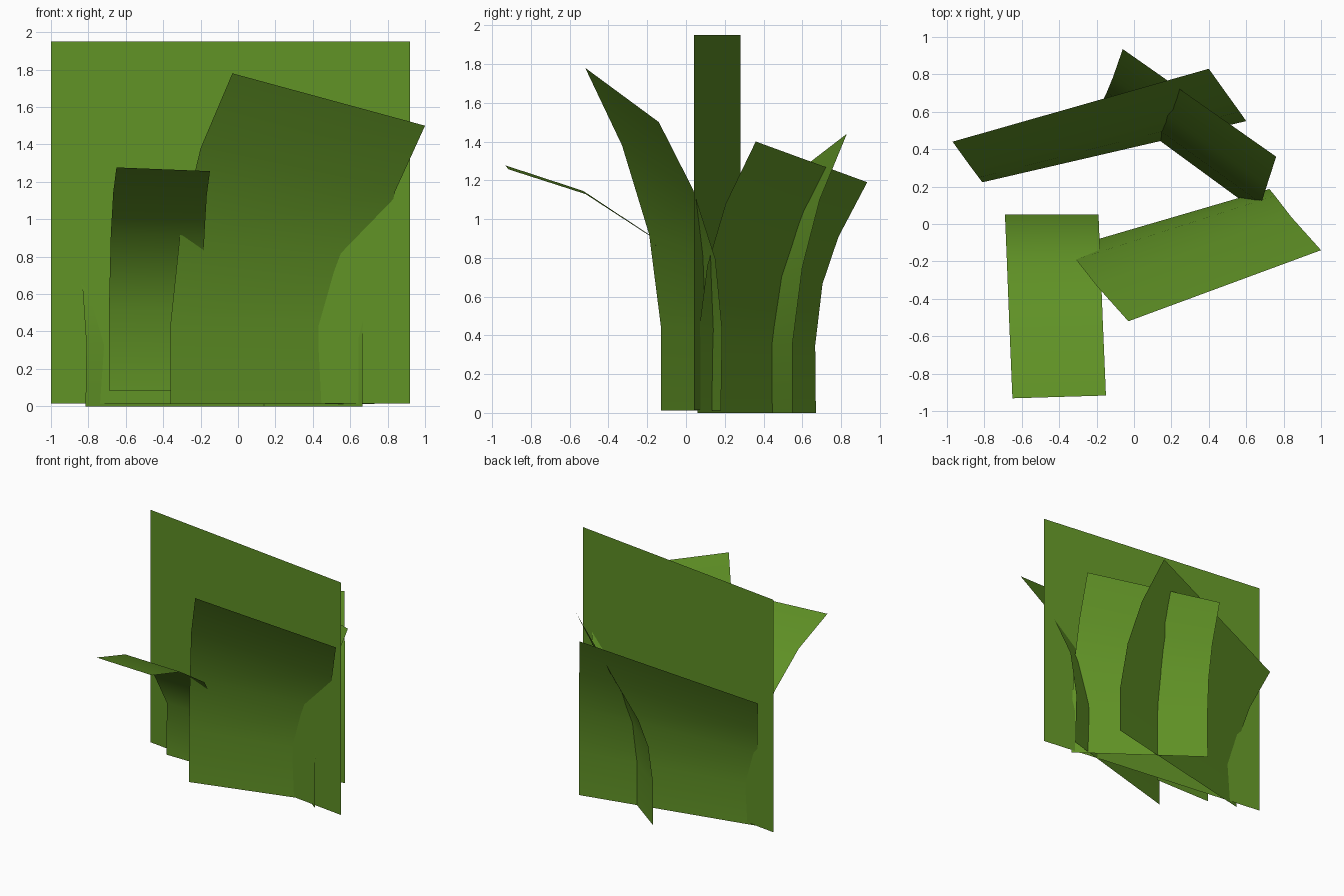
import bpy
import bmesh
from mathutils import Vector

if "Cube" in bpy.data.objects:
    bpy.data.objects.remove(bpy.data.objects["Cube"])

# Single leaf colour
green = bpy.data.materials.new("leaf green")
green.diffuse_color = (0.117, 0.287, 0.019, 1.0)
green.use_nodes = True
green.node_tree.nodes["Principled BSDF"].inputs["Base Color"].default_value = green.diffuse_color

# How far the cross direction has twisted at each level of a bent leaf
TWIST = (0.0, 0.1, 0.45, 0.82, 1.0)


def leaf(name, edge, base_span, tip_span):
    """Thin sheet: one curved side edge, swept across by a slowly twisting span."""
    bm = bmesh.new()
    a, b = Vector(base_span), Vector(tip_span)
    twist = TWIST if len(edge) == len(TWIST) else (0.0, 1.0)
    rows = []
    for point, t in zip(edge, twist):
        p = Vector(point)
        rows.append((bm.verts.new(p), bm.verts.new(p + a.lerp(b, t))))
    for low, high in zip(rows, rows[1:]):
        face = bm.faces.new((low[0], low[1], high[1], high[0]))
        face.smooth = True
    mesh = bpy.data.meshes.new(name)
    bm.to_mesh(mesh)
    bm.free()
    mesh.materials.append(green)
    obj = bpy.data.objects.new(name, mesh)
    bpy.context.collection.objects.link(obj)
    return obj


# Tall flat upright leaf in the middle
leaf("upright_leaf", [(-1.0, 0.28, 0.015), (-1.0, 0.28, 1.95)],
     (1.92, -0.24, 0), (1.92, -0.24, 0))

# Narrow leaf drooping far to the front
leaf("drooping_front_leaf",
     [(-0.69, 0.045, 0.085), (-0.69, 0.05, 0.515), (-0.68, -0.19, 0.92),
      (-0.667, -0.53, 1.145), (-0.65, -0.932, 1.277)],
     (0.5, 0.0, 0.0), (0.5, 0.015, -0.02))

# Wide leaf leaning to the front right
leaf("wide_front_leaf",
     [(-0.36, -0.13, 0.012), (-0.36, -0.13, 0.45), (-0.31, -0.19, 0.92),
      (-0.20, -0.33, 1.38), (-0.03, -0.52, 1.78)],
     (1.09, 0.31, 0.0), (1.03, 0.38, -0.28))

# Widest leaf leaning to the back, swept from its right edge
leaf("wide_back_leaf",
     [(0.60, 0.55, 0.0), (0.60, 0.55, 0.36), (0.565, 0.60, 0.75),
      (0.50, 0.69, 1.10), (0.40, 0.83, 1.44)],
     (-1.415, -0.32, 0.0), (-1.37, -0.39, -0.30))

# Leaf leaning to the back right, swept from its right edge
leaf("right_back_leaf",
     [(0.665, 0.06, 0.0), (0.665, 0.06, 0.37), (0.68, 0.11, 0.76),
      (0.71, 0.205, 1.08), (0.76, 0.36, 1.40)],
     (-0.83, 0.61, 0.0), (-0.82, 0.575, -0.21))
